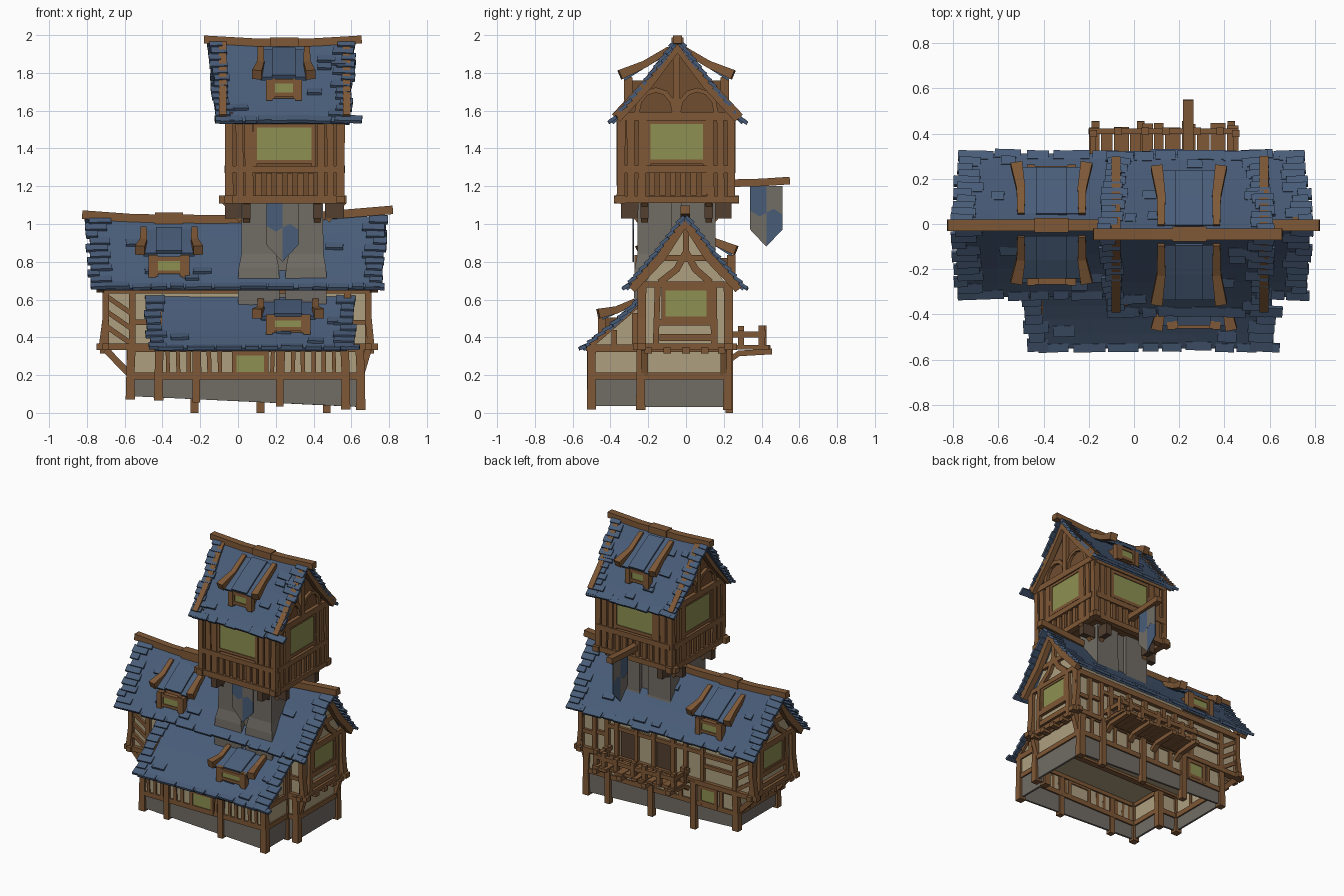
import bpy, bmesh, math, random
from mathutils import Vector as V

if "Cube" in bpy.data.objects:
    bpy.data.objects.remove(bpy.data.objects["Cube"])
random.seed(4)
R = random.uniform
COL = dict(roof_blue=(.066, .108, .19), timber=(.21, .098, .038), panel_wood=(.165, .075, .03),
           plaster=(.42, .345, .215), stone=(.165, .15, .13), window_green=(.27, .28, .085), door_wood=(.085, .05, .03))
MAT = {}
for k, c in COL.items():
    MAT[k] = bpy.data.materials.new(k)
    MAT[k].diffuse_color = (*c, 1)
parts = {}

def bm(name, mat):
    return parts.setdefault(name, (bmesh.new(), mat))[0]

def sweep(name, mat, pts, w, h, side=(1, 0, 0), scale=None):
    """Rectangular section (w along side, h across) swept along a path."""
    m, pts, rings = bm(name, mat), [V(p) for p in pts], []
    for i, p in enumerate(pts):
        t = (pts[min(i + 1, len(pts) - 1)] - pts[max(i - 1, 0)]).normalized()
        s = (V(side) - t * V(side).dot(t)).normalized()
        n, k = t.cross(s), (scale[i] if scale else 1) / 2
        rings.append([m.verts.new(p + s * w * k * a + n * h * k * b) for a, b in ((-1, -1), (1, -1), (1, 1), (-1, 1))])
    for r, q in zip(rings, rings[1:]):
        for j in range(4):
            m.faces.new((r[j], r[(j + 1) % 4], q[(j + 1) % 4], q[j]))
    m.faces.new(rings[0])
    m.faces.new(rings[-1])

def box(name, mat, x0, x1, y0, y1, z0, z1):
    sweep(name, mat, [((x0 + x1) / 2, (y0 + y1) / 2, z) for z in (z0, z1)], x1 - x0, y1 - y0)

def prism(name, mat, pts, push):
    m = bm(name, mat)
    a = [m.verts.new(p) for p in pts]
    b = [m.verts.new(V(p) + V(push)) for p in pts]
    m.faces.new(a)
    m.faces.new(b)
    for i in range(len(a)):
        j = (i + 1) % len(a)
        m.faces.new((a[i], a[j], b[j], b[i]))

def on(ax, pos, a, z):          # point on a wall facing the given axis
    return (a, pos, z) if ax == 'y' else (pos, a, z)

def bars(name, ax, pos, segs, w=.035, d=.035, mat='timber'):
    for s in segs:              # timber strips lying on a wall: a0, z0, a1, z1
        pts = [on(ax, pos, s[i], s[i + 1]) for i in range(0, len(s), 2)]
        sweep(name, mat, pts, d, w * R(.9, 1.1), (0, 1, 0) if ax == 'y' else (1, 0, 0))

def window(name, ax, pos, a0, a1, z0, z1, out, f=.022, mat='window_green'):
    p = pos + out * .006
    prism(name, mat, [on(ax, p, *q) for q in ((a0, z0), (a1, z0), (a1, z1), (a0, z1))], on(ax, out * .006, 0, 0))
    bars('window_frames', ax, pos, [(a0, z0 - f, a0, z1 + f), (a1, z0 - f, a1, z1 + f), (a0, z0, a1, z0), (a0, z1, a1, z1)], f)

def roof(name, x0, x1, top, eave, sag, bow=.012, taper=.025, rows=11):
    """Sagging tiled slope with ragged tiles along its ends and eave."""
    def P(u, v):
        return V((x0 + (x1 - x0) * u + taper * v * (1 - 2 * u), top[0] + (eave[0] - top[0]) * v,
                  top[1] + (eave[1] - top[1]) * v + sag * (2 * u - 1) ** 2 * (1 - v) - bow * math.sin(math.pi * v)))
    m, nx, ny = bm(name, 'roof_blue'), 10, 5
    g = [[m.verts.new(P(.03 + .94 * i / nx, j / ny)) for j in range(ny + 1)] for i in range(nx + 1)]
    for i in range(nx):
        for j in range(ny):
            m.faces.new((g[i][j], g[i + 1][j], g[i + 1][j + 1], g[i][j + 1]))
    n = (P(0, 1) - P(0, 0)).cross(V((1, 0, 0))).normalized()
    n = n if n.z > 0 else -n
    def tile(u, v, w, dv):
        sweep(name + '_tiles', 'roof_blue', [P(u, v) + n * .004, P(u, v + dv) + n * .016], w, .018)
    L = x1 - x0
    for r in range(rows):       # ragged ends
        for e in (0, 1):
            w = R(.06, .12)
            q = (w / 2 + R(-.006, .02)) / L
            tile(q if e == 0 else 1 - q, r / rows, w, 1.12 / rows)
    u = .05
    while u < .95:              # eave row
        w = R(.06, .15)
        tile(u + w / 2 / L, .93 + R(-.02, .01), w, .09)
        u += w / L * R(1, 1.3)
    for _ in range(7):
        tile(R(.1, .9), R(.1, .85), R(.05, .1), 1 / rows)

def dormer(x0, x1, out, inn, wz0, wz1, wy):
    """Shed dormer: curved side beams, low roof, small window."""
    d = -1 if out[0] < inn[0] else 1
    mid = ((out[0] + inn[0]) / 2, (out[1] + inn[1]) / 2 - .012)
    for x, s in ((x0, 1), (x1, -1)):
        sweep('dormer_beams', 'timber', [(x, *out), (x + s * .02, *mid), (x + s * .02, *inn)], .045, .045, scale=[1.15, .85, .7])
    a, b = x0 + .02, x1 - .02
    for i in range(4):          # bulging roof strips
        q = [a + (b - a) * t / 4 for t in (i, i + 1)]
        z = -.012 + (.012 if i in (1, 2) else 0)
        sweep('dormer_roofs', 'roof_blue', [(sum(q) / 2, out[0] - d * .02, out[1] + z - .01), (sum(q) / 2, mid[0], mid[1] + z + .004),
              (sum(q) / 2, inn[0], inn[1] + z)], q[1] - q[0] + .002, .022)
    y0, y1 = sorted((wy, inn[0] + d * .06))
    box('dormer_boxes', 'panel_wood', x0 + .06, x1 - .06, y0, y1, wz0 - .02, wz1 + .005)
    window('dormer_windows', 'y', wy, x0 + .085, x1 - .085, wz0, wz1, d)
    for x in (x0 + .065, x1 - .065):
        box('dormer_posts', 'timber', x - .018, x + .018, wy - .022, wy + .022, wz0 - .03, wz1 + .02)

# lower storey: hollow stone plinth and plaster walls, open below
OUT = [(-.57, .22), (-.57, -.24), (-.42, -.24), (-.42, -.5), (.57, -.5), (.57, -.24), (.65, -.24), (.65, .22)]
for name, mat, lo, hi in (('stone_plinth', 'stone', None, .18), ('lower_walls', 'plaster', .18, .35)):
    m = bm(name, mat)
    b = [m.verts.new((x, y, lo or .062 - .047 * x)) for x, y in OUT]
    t = [m.verts.new((x, y, hi)) for x, y in OUT]
    for i in range(8):
        m.faces.new((b[i], b[(i + 1) % 8], t[(i + 1) % 8], t[i]))
for i, (x, y) in enumerate(OUT):    # posts and rails around the plinth
    x2, y2 = OUT[(i + 1) % 8]
    sweep('lower_posts', 'timber', [(x, y, .045 - .047 * x), (x, y, .2), (x * .99, y, .35)], .045, .045, scale=[1.1, .95, 1])
    for z in (.195, .34):
        sweep('lower_rails', 'timber', [(x, y, z), (x2, y2, z)], .035, .035, (0, 0, 1))
for x in (-.23, .12, .47):
    sweep('lower_posts', 'timber', [(x, .23, 0), (x, .23, .35)], .042, .04)
for x in (-.22, .22):
    sweep('lower_posts', 'timber', [(x, -.505, .045 - .047 * x), (x, -.505, .35)], .04, .04)
bars('lower_battens', 'y', -.505, [(x, .2, x + R(-.006, .006), .34) for x in [-.37 + .055 * i for i in range(17)] if not -.05 < x < .17], .022, .025)
bars('lower_battens', 'y', .225, [(x, .2, x, .34) for x in (-.45, -.12, 0, .24, .36, .56)], .028, .025)
window('lower_windows', 'y', -.503, -.02, .15, .205, .315, -1)
window('lower_windows', 'y', .222, -.41, -.28, .21, .32, 1)
window('lower_windows', 'x', -.572, -.08, .08, .21, .32, -1)

# upper storey
prof = [(-.23, .35), (.22, .35), (.22, .67), (-.005, .99), (-.23, .67)]
prism('upper_house', 'plaster', [(-.695, y, z) for y, z in prof], (1.38, 0, 0))
lean = [(-.5, .35), (-.22, .35), (-.22, .585), (-.5, .355)]
prism('lean_to_walls', 'plaster', [(-.42, y, z) for y, z in lean], (.99, 0, 0))
for x in (-.42, .57):
    bars('lean_to_frame', 'x', x, [(-.52, .345, -.24, .585), (-.53, .345, -.22, .345), (-.38, .35, -.38, .44), (-.27, .35, -.27, .53)], .032, .035)
for s, gx in ((-1, -.7), (1, .69)):     # gable ends
    bars('gable_frame', 'x', gx, [(-.28, .35, .27, .35), (-.27, .68, .26, .68), (-.235, .35, -.225, .68), (.23, .35, .215, .68),
         (-.16, .36, -.15, .67), (.15, .36, .145, .67), (-.14, .48, .14, .48), (-.14, .40, .14, .40),
         (-.14, .69, -.05, .76, 0, .85), (.13, .69, .05, .76, 0, .85), (0, .8, 0, 1), (-.11, .82, .11, .82)], .034)
    bars('barge_boards', 'x', gx + s * .03, [(-.29, .655, -.13, .825, -.005, 1.02), (.28, .655, .12, .825, -.005, 1.02)], .045, .04)
    window('gable_windows', 'x', gx - s * .004, -.12, .12, .5, .66, s)
    for y in (-.2, -.1, 0, .1, .19):
        box('joist_ends', 'timber', gx - .03, gx + .03, y - .02, y + .02, .315, .345)
    for y in (-.22, .2):
        lx = -.57 if s < 0 else .65
        sweep('overhang_brackets', 'timber', [(lx, y, .2), (lx + (gx - lx) * .45, y, .26), (gx, y, .335)], .035, .035, (0, 1, 0))
for y in (-.235, .225):
    bars('upper_frame', 'y', y, [(-.75, .35, .74, .35), (-.72, .35, -.70, .5, -.7, .66), (.705, .35, .69, .5, .69, .66), (-.71, .65, .7, .65)], .036, .045)
    bars('upper_frame', 'y', y, [(x, .36, x, .65) for x in (-.56, .58)], .034)
    bars('upper_braces', 'y', y, [(-.57, .37 + i * .08, -.7, .46 + i * .08) for i in range(3)], .028, .025)
    bars('upper_braces', 'y', y, [(.58, .48, .69, .48), (-.56, .48, -.3, .48)], .028, .025)
bars('back_frame', 'y', .225, [(x, .36, x, .65) for x in (-.3, -.16, -.06, .1, .24, .4, .48)], .032)
bars('back_frame', 'y', .225, [(-.3, .57, .48, .57), (-.55, .56, -.3, .56), (.48, .5, .58, .5)], .028, .028)
for x in (-.02, .28):
    prism('balcony_doors', 'door_wood', [(x - .03, .222, .37), (x + .09, .222, .37), (x + .09, .222, .56), (x - .03, .222, .56)], (0, .008, 0))

# balcony
x = -.2
while x < .44:
    w = R(.04, .07)
    box('balcony_planks', 'timber', x, x + w, .22, .43 + R(-.02, .02), .335, .352 + R(0, .008))
    x += w + .006
for x in (-.17, .03, .23, .43):
    sweep('balcony_joists', 'timber', [(x, .23, .28), (x, .28, .315), (x, .455, .325)], .035, .03)
for x in (-.18, -.07, .05, .14, .28, .38, .45):
    for y in ([.4, .29] if x in (-.18, .45) else [.41]):
        box('railing_posts', 'timber', x - .016, x + .016, y - .016, y + .016, .35, .455 + R(-.02, .01))
sweep('railing', 'timber', [(-.2, .41, .42), (.12, .41, .41), (.46, .41, .42)], .025, .03, (0, 1, 0))
for x in (-.18, .45):
    sweep('railing', 'timber', [(x, .23, .415), (x, .42, .415)], .025, .03)

# main and lean-to roofs
for n, ey in (('front', -.315), ('back', .305)):
    roof('main_roof_' + n, -.81, .79, (-.005, 1.015), (ey, .655), .025)
roof('lean_to_roof', -.5, .635, (-.225, .605), (-.545, .335), .008, rows=8)
sweep('main_ridge', 'timber', [(-.825, -.005, 1.05), (-.55, -.005, 1.03), (-.1, -.005, 1.025), (.4, -.005, 1.04), (.82, -.005, 1.075)], .05, .045, (0, 1, 0))
box('main_ridge_block', 'timber', -.44, -.29, -.037, .027, 1.0, 1.06)
dormer(-.52, -.21, (-.255, .86), (-.05, .975), .745, .815, -.25)
dormer(-.52, -.21, (.265, .86), (.04, .975), .745, .815, .24)
dormer(.1, .43, (-.465, .525), (-.27, .59), .445, .5, -.445)

# stone tower shaft with flared corner piers
box('tower_core', 'stone', .05, .42, -.235, .13, .5, 1.14)
for x in (.11, .36):
    for y in (-.165, .065):
        sweep('tower_piers', 'stone', [(x, y, z) for z in (.52, .7, .77, .84, 1.14)], .2, .2, scale=[1.08, 1.1, 1.06, .92, .9])

# timber tower room
tp = [(-.34, 1.14), (.235, 1.14), (.235, 1.57), (-.05, 1.92), (-.34, 1.57)]
prism('tower_room', 'panel_wood', [(-.045, y, z) for y, z in tp], (.585, 0, 0))
for s, gx in ((-1, -.05), (1, .545)):
    bars('tower_side_frame', 'x', gx, [(-.38, 1.13, .28, 1.13), (-.34, 1.29, .235, 1.29), (-.36, 1.57, .26, 1.57), (-.05, 1.58, -.05, 1.95)], .04, .045)
    bars('tower_side_frame', 'x', gx, [(y, 1.14, y + R(-.005, .005), 1.57) for y in (-.345, -.29, -.235, .13, .185, .24)], .04)
    bars('tower_battens', 'x', gx, [(-.18 + .055 * i, 1.15, -.18 + .055 * i, 1.27) for i in range(6)], .03, .025)
    for c in (-.16, .06):       # gable arches
        bars('tower_arches', 'x', gx, [[q for i in range(7) for q in (c + .1 * math.cos(i * math.pi / 6), 1.59 + .12 * math.sin(i * math.pi / 6))]], .025, .03)
    bars('tower_barge_boards', 'x', gx + s * .03, [(-.37, 1.56, -.2, 1.745, -.045, 1.95), (.28, 1.56, .11, 1.745, -.045, 1.95)], .055, .04)
    window('tower_windows', 'x', gx - s * .004, -.2, .1, 1.33, 1.54, s)
for s, gy in ((-1, -.345), (1, .24)):
    bars('tower_front_frame', 'y', gy, [(-.1, 1.13, .575, 1.13), (-.05, 1.29, .545, 1.29), (-.05, 1.55, .545, 1.55)], .04, .045)
    bars('tower_front_frame', 'y', gy, [(x, 1.14, x + R(-.005, .005), 1.56) for x in (-.045, .01, .06, .44, .49, .54)], .04)
    bars('tower_battens', 'y', gy, [(.11 + .055 * i, 1.15, .11 + .055 * i, 1.27) for i in range(6)], .03, .025)
    window('tower_windows', 'y', gy - s * .004, .09, .4, 1.33, 1.52, s)
    roof('tower_roof_' + ('front' if s < 0 else 'back'), -.16, .63, (-.045, 1.955), (-.045 + s * .345, 1.535), .02, .015, .04, 13)
    dormer(.1, .385, (-.05 + s * .3, 1.79), (-.05 + s * .04, 1.925), 1.685, 1.755, -.05 + s * .255)
    for x in (.045, .42):
        box('tower_joists', 'door_wood', x - .022, x + .022, min(gy, gy - s * .12), max(gy, gy - s * .12), 1.03, 1.115)
        sweep('tower_struts', 'timber', [(x, gy - s * .1, 1.02), (x, gy - s * .01, 1.12)], .035, .035)
for s, gx in ((-1, -.07), (1, .56)):
    for y in (-.22, .12):
        box('tower_joists', 'door_wood', min(gx, gx - s * .1), max(gx, gx - s * .1), y - .022, y + .022, 1.03, 1.115)
        sweep('tower_struts', 'timber', [(gx - s * .09, y, 1.02), (gx, y, 1.12)], .035, .035, (0, 1, 0))
sweep('tower_ridge', 'timber', [(-.18, -.045, 1.977), (.08, -.045, 1.962), (.4, -.045, 1.962), (.655, -.045, 1.977)], .05, .042, (0, 1, 0))
box('tower_ridge_block', 'timber', .17, .32, -.078, -.012, 1.94, 1.988)

# banners: blue cloth with quartered grey patches
sweep('banner_pole', 'timber', [(.24, .2, 1.215), (.24, .4, 1.22), (.24, .55, 1.23)], .045, .04)
def banner(ax, pos, a, z1, z0, t):
    b, c, zm = a + .17, a + .085, (z1 + z0) / 2 + .02
    def plate(name, mat, q, p, th):
        prism(name, mat, [on(ax, p, *k) for k in q], on(ax, th, 0, 0))
    plate('banner_cloth', 'roof_blue', [(a, z1), (b, z1), (b, z0 + .09), (c, z0), (a, z0 + .09)], pos - t / 2, t)
    plate('banner_patches', 'stone', [(c, z1), (b, z1), (b, zm - .01), (c + .04, zm + .02), (c, zm)], pos - t / 2 - .001, t + .002)
    plate('banner_patches', 'stone', [(a, zm + .01), (a + .05, zm - .02), (c, zm), (c, z0), (a, z0 + .09)], pos - t / 2 - .001, t + .002)
banner('x', .24, .34, 1.2, .88, .006)
banner('y', -.28, .15, 1.12, .8, .006)

# turn every part into an object
for name, (m, mat) in parts.items():
    bmesh.ops.recalc_face_normals(m, faces=m.faces)
    me = bpy.data.meshes.new(name)
    m.to_mesh(me)
    m.free()
    me.materials.append(MAT[mat])
    ob = bpy.data.objects.new(name, me)
    bpy.context.collection.objects.link(ob)
    if name in ('stone_plinth', 'lower_walls') or ('_roof' in name and 'tiles' not in name and 'dormer' not in name):
        so = ob.modifiers.new('thickness', 'SOLIDIFY')
        so.thickness, so.offset = .02, 0

for m in bpy.data.materials:
    if m.users and not m.is_grease_pencil:
        m.use_nodes = True
        m.node_tree.nodes["Principled BSDF"].inputs["Base Color"].default_value = m.diffuse_color
